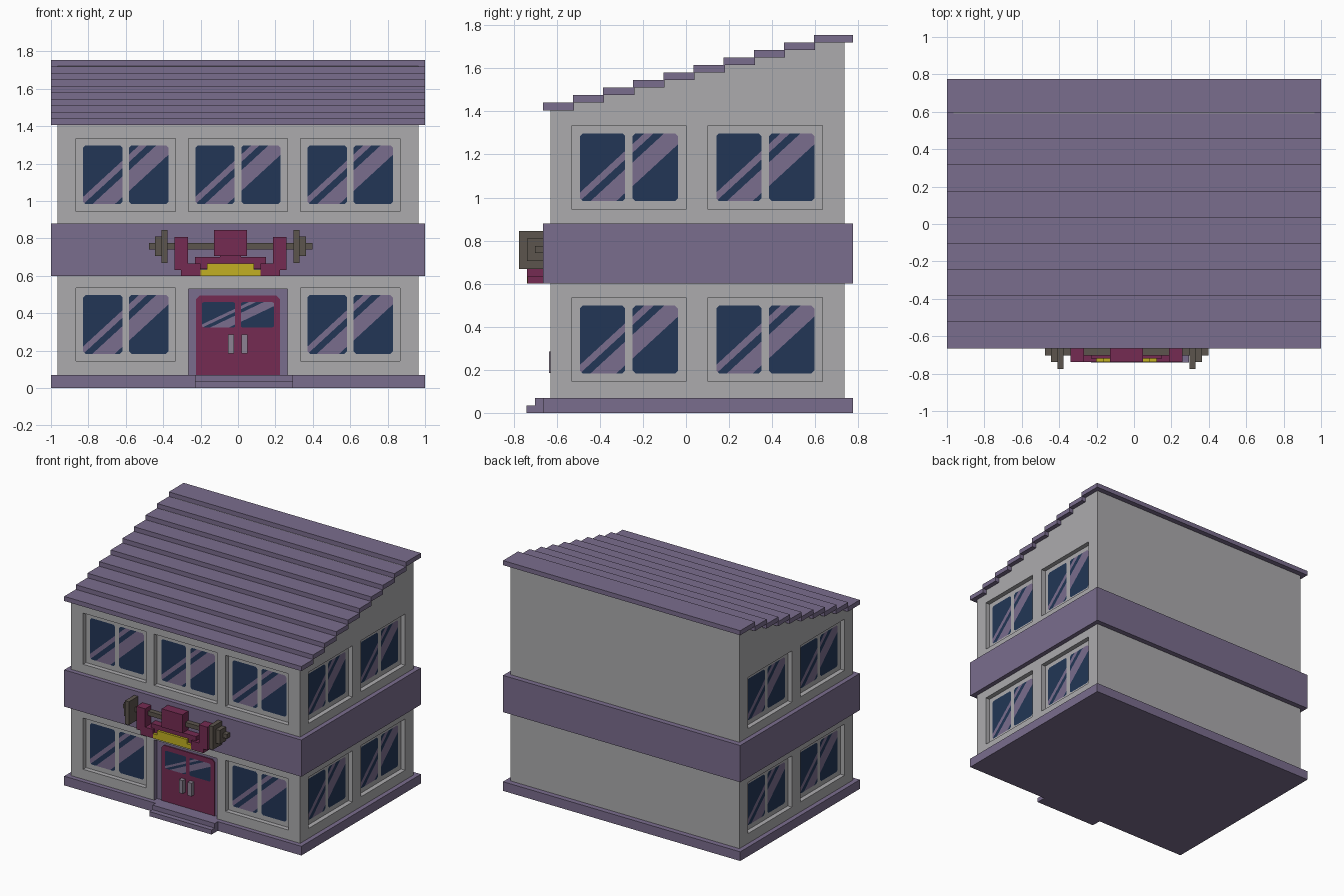
import bpy, bmesh
from math import pi
from mathutils import Vector, Matrix

cube = bpy.data.objects.get("Cube")
if cube:
    bpy.data.objects.remove(cube, do_unlink=True)


def material(name, *rgb):
    lin = [((c / 255 + 0.055) / 1.055) ** 2.4 for c in rgb] + [1.0]
    m = bpy.data.materials.new(name)
    m.use_nodes = True
    m.diffuse_color = lin
    m.node_tree.nodes["Principled BSDF"].inputs["Base Color"].default_value = lin
    return m


GREY = material("wall grey", 172, 171, 174)
PURPLE = material("dusty purple", 122, 109, 141)
NAVY = material("glass navy", 34, 54, 86)
CRIMSON = material("crimson", 117, 43, 82)
YELLOW = material("shirt yellow", 194, 176, 34)
IRON = material("iron brown", 92, 85, 77)
HANDLE = material("handle grey", 140, 130, 146)


def finish(name, bm, *mats):
    me = bpy.data.meshes.new(name)
    bm.to_mesh(me)
    bm.free()
    for m in mats:
        me.materials.append(m)
    ob = bpy.data.objects.new(name, me)
    bpy.context.collection.objects.link(ob)
    return ob


def add_box(bm, x, y, z):
    lo, hi = Vector((x[0], y[0], z[0])), Vector((x[1], y[1], z[1]))
    mat = Matrix.Translation((lo + hi) / 2) @ Matrix.Diagonal((*(hi - lo), 1))
    bmesh.ops.create_cube(bm, size=1, matrix=mat)


def box(name, x, y, z, mat):
    bm = bmesh.new()
    add_box(bm, x, y, z)
    return finish(name, bm, mat)


def prism(name, profile, place, offset, mat):
    """Extrude a 2D profile; place maps a profile point to 3D."""
    bm = bmesh.new()
    face = bm.faces.new([bm.verts.new(place(*p)) for p in profile])
    ext = bmesh.ops.extrude_face_region(bm, geom=[face])["geom"]
    bmesh.ops.translate(bm, vec=offset, verts=[v for v in ext if isinstance(v, bmesh.types.BMVert)])
    bmesh.ops.recalc_face_normals(bm, faces=bm.faces)
    return finish(name, bm, mat)


# Main layout
FRONT, BACK, SIDE = -0.63, 0.735, 0.965
EAVE_F, EAVE_B = -0.665, 0.775
DEPTH = 0.035
FLOORS = (0.145, 0.945)
WIN_W, WIN_H = 0.53, 0.39

# Walls with a sloping top
walls = prism("walls", [(FRONT, 0.03), (BACK, 0.03), (BACK, 1.725), (0.6, 1.722), (FRONT, 1.412)],
              lambda y, z: (-SIDE, y, z), (2 * SIDE, 0, 0), GREY)
walls.data.materials.append(PURPLE)

# Window places: name, wall point at the lower middle of the opening, turn
places = []
for floor, z in zip(("lower", "upper"), FLOORS):
    for label, x in (("right", -0.6), ("middle", 0), ("left", 0.6)):
        if floor == "upper" or x:
            places.append((f"{floor}_front_window_{label}", Vector((x, FRONT, z)), 0))
    for label, y in (("front", -0.265), ("rear", 0.368)):
        places.append((f"{floor}_left_window_{label}", Vector((SIDE, y, z)), pi / 2))
        places.append((f"{floor}_right_window_{label}", Vector((-SIDE, y, z)), -pi / 2))

# Recesses for the windows and the doorway
bm = bmesh.new()
for name, p, turn in places:
    w = WIN_W / 2
    if turn:
        add_box(bm, (p.x - DEPTH, p.x + DEPTH), (p.y - w, p.y + w), (p.z, p.z + WIN_H))
    else:
        add_box(bm, (p.x - w, p.x + w), (p.y - DEPTH, p.y + DEPTH), (p.z, p.z + WIN_H))
add_box(bm, (-0.265, 0.265), (FRONT - DEPTH, FRONT + DEPTH), (0.05, 0.53))
cutter = finish("recess_cutter", bm)
cutter.hide_render = True
mod = walls.modifiers.new("recesses", "BOOLEAN")
mod.operation, mod.solver, mod.object = "DIFFERENCE", "EXACT", cutter
bpy.context.view_layer.update()
cut = bpy.data.meshes.new_from_object(walls.evaluated_get(bpy.context.evaluated_depsgraph_get()))
walls.modifiers.clear()
walls.data = cut
bpy.data.objects.remove(cutter, do_unlink=True)
cut.materials.clear()
for m in (GREY, PURPLE):
    cut.materials.append(m)
for f in cut.polygons:
    c = f.center
    doorway = abs(c.x) < 0.28 and c.z < 0.54 and FRONT + 0.002 < c.y < FRONT + DEPTH + 0.01
    f.material_index = int(doorway)


# Double glass panes with diagonal reflections
def glass(name, location, turn=0, scale=(1, 1, 1)):
    w, h, r, gap, slant = 0.21, 0.315, 0.013, 0.035, 0.92
    bm = bmesh.new()
    for u in (-w - gap / 2, gap / 2):
        corners = [(r, 0), (w - r, 0), (w, r), (w, h - r), (w - r, h), (r, h), (0, h - r), (0, r)]
        bm.faces.new([bm.verts.new((u + a, 0, b)) for a, b in corners])
    start = -w - gap / 2
    edges = (-0.155, -0.045, 0.0, 0.04)
    for c in edges:
        bmesh.ops.bisect_plane(bm, geom=bm.verts[:] + bm.edges[:] + bm.faces[:],
                               plane_co=(start, 0, c), plane_no=(-slant, 0, 1))
    for f in bm.faces:
        m = f.calc_center_median()
        c = m.z - slant * (m.x - start)
        f.material_index = int(edges[0] < c < edges[1] or edges[2] < c < edges[3])
    ob = finish(name, bm, NAVY, PURPLE)
    ob.location, ob.rotation_euler, ob.scale = location, (0, 0, turn), scale


for name, p, turn in places:
    inward = Matrix.Rotation(turn, 3, "Z") @ Vector((0, DEPTH - 0.004, 0.038))
    glass(name, p + inward, turn)

# Entrance doors
r = 0.02
door_back = FRONT + DEPTH
prism("doors", [(-0.224, 0.06), (0.224, 0.06), (0.224, 0.495 - r), (0.224 - r, 0.495),
                (r - 0.224, 0.495), (-0.224, 0.495 - r)],
      lambda x, z: (x, door_back, z), (0, -0.008, 0), CRIMSON)
glass("door_glass", (0, door_back - 0.011, 0.323), 0, (0.845, 1, 0.435))
for side, x in (("right", -0.038), ("left", 0.036)):
    box(f"{side}_door_handle", (x - 0.016, x + 0.016), (FRONT - 0.005, door_back), (0.185, 0.285), HANDLE)

# Base slab, entrance steps and middle band
box("base_slab", (-1, 1), (EAVE_F, EAVE_B), (0, 0.07), PURPLE)
box("lower_step", (-0.23, 0.295), (-0.74, EAVE_F), (0, 0.035), PURPLE)
box("upper_step", (-0.23, 0.295), (-0.702, EAVE_F), (0.035, 0.07), PURPLE)
box("middle_band", (-1, 1), (EAVE_F, EAVE_B), (0.6, 0.88), PURPLE)

# Stepped roof slats
for i in range(10):
    y, z = EAVE_F + 0.14 * i, 1.405 + 0.035 * i
    box(f"roof_slat_{i + 1}", (-1, 1), (y, EAVE_B if i == 9 else y + 0.145), (z, z + 0.035), PURPLE)

# Weightlifter ornament, mirrored about its own centre line
MID = -0.04


def pair(name, near, far, front, z, mat):
    for side, s in (("right", -1), ("left", 1)):
        box(f"{side}_{name}", sorted((MID + s * near, MID + s * far)), (front, EAVE_F), z, mat)


box("lifter_head", (MID - 0.087, MID + 0.087), (-0.738, EAVE_F), (0.705, 0.845), CRIMSON)
box("lifter_neck", (MID - 0.057, MID + 0.057), (-0.72, EAVE_F), (0.665, 0.706), CRIMSON)
box("lifter_shirt", (MID - 0.16, MID + 0.16), (-0.738, EAVE_F), (0.6, 0.635), YELLOW)
box("lifter_collar", (MID - 0.125, MID + 0.125), (-0.738, EAVE_F), (0.635, 0.667), YELLOW)
pair("forearm", 0.226, 0.3, -0.738, (0.632, 0.807), CRIMSON)
pair("elbow", 0.16, 0.264, -0.737, (0.6, 0.667), CRIMSON)
pair("shoulder", 0.056, 0.19, -0.72, (0.637, 0.7), CRIMSON)
box("barbell_bar", (MID - 0.34, MID + 0.34), (-0.702, EAVE_F), (0.742, 0.775), IRON)
pair("large_plate", 0.337, 0.37, -0.775, (0.668, 0.845), IRON)
pair("small_plate", 0.37, 0.403, -0.738, (0.705, 0.81), IRON)
pair("bar_end", 0.403, 0.437, -0.702, (0.742, 0.775), IRON)
